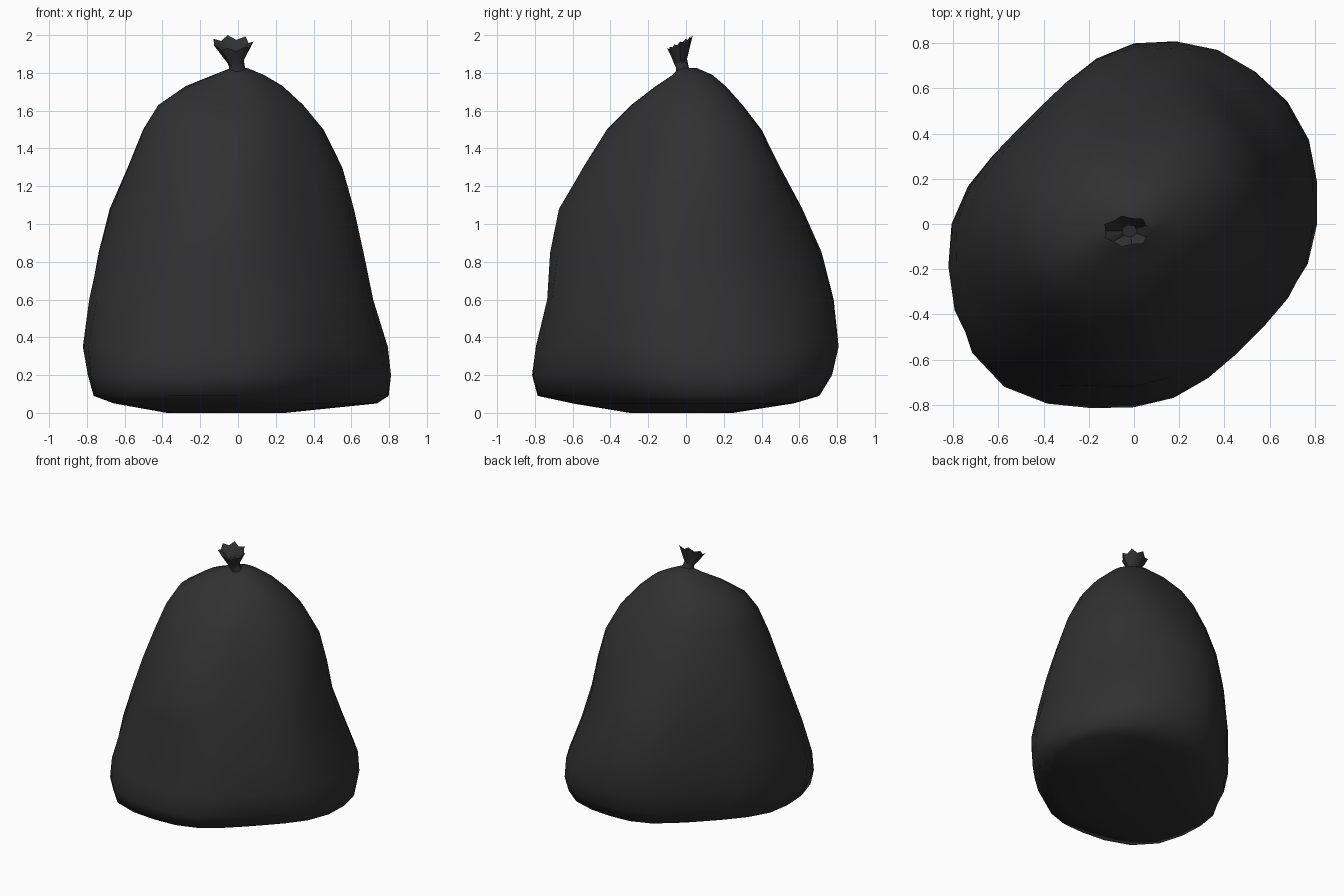
import bpy, bmesh, math

if "Cube" in bpy.data.objects:
    bpy.data.objects.remove(bpy.data.objects["Cube"])

black = bpy.data.materials.new("black_plastic")
black.diffuse_color = (0.03, 0.03, 0.03, 1)
black.use_nodes = True
black.node_tree.nodes["Principled BSDF"].inputs["Base Color"].default_value = black.diffuse_color


def loft(name, rings, cap_start=False, cap_end=False):
    """Bridge equal-length rings of points into one skin."""
    bm = bmesh.new()
    loops = [[bm.verts.new(p) for p in ring] for ring in rings]
    n = len(loops[0])
    for a, b in zip(loops, loops[1:]):
        for i in range(n):
            j = (i + 1) % n
            bm.faces.new((a[i], a[j], b[j], b[i]))
    if cap_start:
        bm.faces.new(loops[0][::-1])
    if cap_end:
        bm.faces.new(loops[-1])
    mesh = bpy.data.meshes.new(name)
    bm.to_mesh(mesh)
    bm.free()
    mesh.materials.append(black)
    obj = bpy.data.objects.new(name, mesh)
    bpy.context.collection.objects.link(obj)
    return obj


def slice_ring(z, extents, count=28, p=10):
    """Rounded outline that reaches the given extent in eight directions."""
    ring = []
    for i in range(count):
        t = 2 * math.pi * i / count
        s = sum((max(0, math.cos(t - k * math.pi / 4)) / h) ** p
                for k, h in enumerate(extents))
        r = s ** (-1 / p)
        ring.append((r * math.cos(t), r * math.sin(t), z))
    return ring


# Bag body: height, then extents at 0, 45, 90 ... 315 degrees
levels = [
    (0.00, .25, .25, .25, .25, .42, .35, .30, .25),
    (0.05, .75, .78, .57, .50, .66, .83, .60, .56),
    (0.09, .81, .85, .71, .58, .77, .93, .79, .66),
    (0.20, .82, .88, .78, .63, .80, .95, .82, .72),
    (0.35, .80, .87, .82, .66, .83, .92, .80, .73),
    (0.60, .72, .77, .80, .66, .80, .84, .74, .69),
    (0.85, .67, .68, .73, .64, .75, .75, .73, .63),
    (1.08, .62, .64, .62, .60, .69, .67, .69, .56),
    (1.30, .56, .59, .50, .53, .59, .60, .55, .48),
    (1.50, .46, .48, .40, .44, .51, .52, .42, .39),
    (1.63, .35, .37, .30, .36, .43, .44, .29, .30),
    (1.73, .24, .26, .21, .25, .28, .29, .16, .19),
    (1.79, .14, .15, .14, .13, .13, .12, .07, .09),
    (1.825, .05, .06, .06, .05, .04, .04, .04, .04),
]
body = loft("bag_body", [slice_ring(l[0], l[1:]) for l in levels], True, True)
for f in body.data.polygons:
    f.use_smooth = True


# Gathered neck: pinched stem flaring to a tilted, pleated open mouth
def neck_ring(z, cx, cy, rx, ry, tilt=0, pleat=0, count=14):
    ring = []
    for i in range(count):
        t = 2 * math.pi * i / count
        r = 1 - pleat * (i % 2)
        x, y = r * rx * math.cos(t), r * ry * math.sin(t)
        ring.append((cx + x, cy + y, z + tilt * y - 0.02 * (i % 2) * (pleat > 0)))
    return ring


neck = loft("tied_neck", [
    neck_ring(1.78, 0, -.01, .055, .045),
    neck_ring(1.83, -.005, -.02, .042, .035),
    neck_ring(1.87, -.015, -.03, .045, .036, .2, .12),
    neck_ring(1.965, -.03, -.032, .112, .07, .5, .15),
    neck_ring(1.955, -.03, -.032, .098, .06, .5, .15),
    neck_ring(1.90, -.02, -.03, .035, .028, .2, .12),
], True, True)
top = max(v.co.z for v in neck.data.vertices)
for v in neck.data.vertices:
    if v.co.z > 1.9:
        v.co.z += (2.0 - top) * (v.co.z - 1.9) / (top - 1.9)

bpy.ops.object.select_all(action='DESELECT')
neck.select_set(True)
bpy.context.view_layer.objects.active = neck
bpy.ops.object.shade_smooth_by_angle(angle=math.radians(30))
